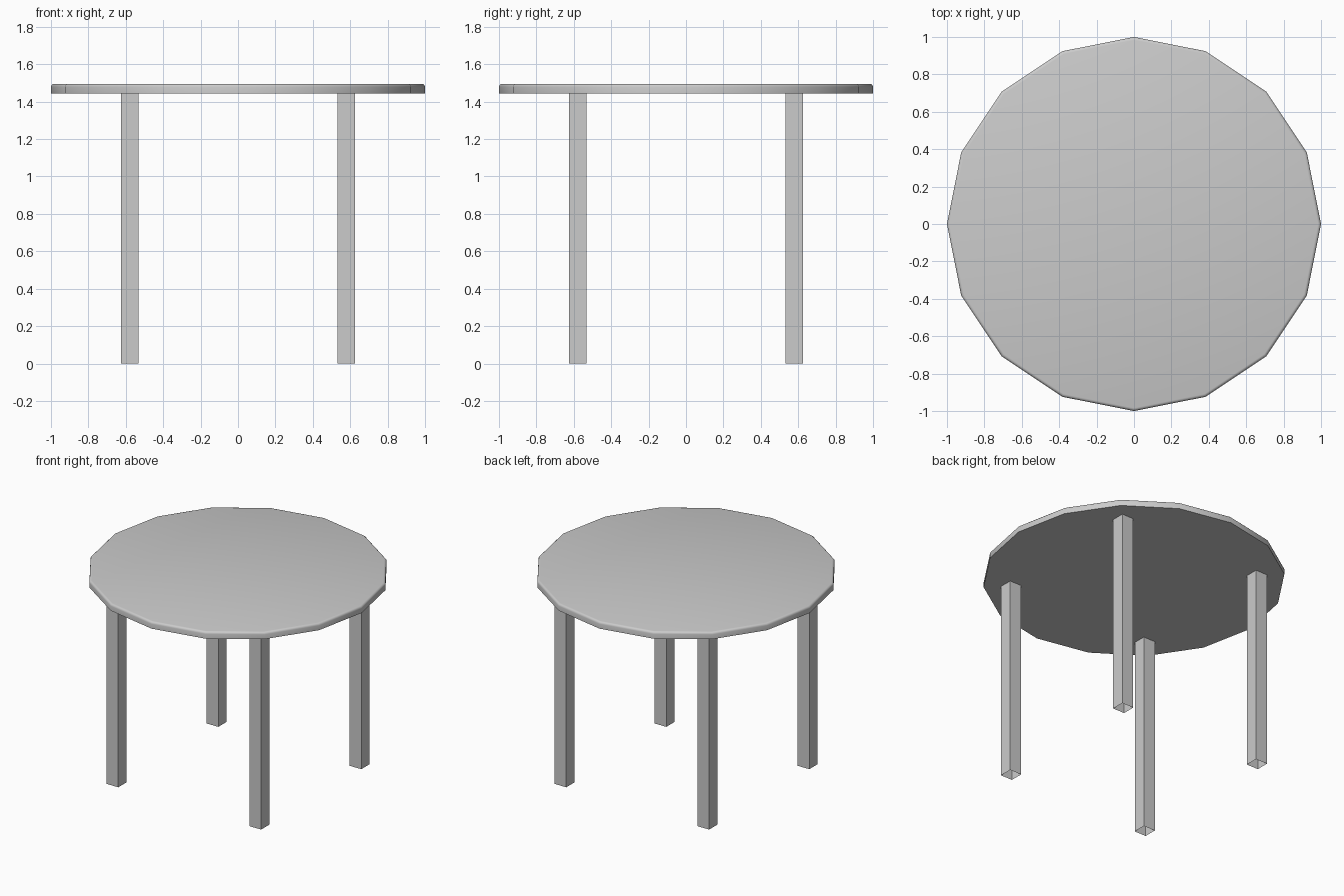
import bpy, bmesh
from math import radians, cos, sin, pi

if "Cube" in bpy.data.objects:
    bpy.data.objects.remove(bpy.data.objects["Cube"])

Z_UNDER, Z_TOP = 1.445, 1.495
LEG_POS, LEG_HALF = 0.578, 0.047


def make_object(name, bm):
    mesh = bpy.data.meshes.new(name)
    bm.to_mesh(mesh)
    bm.free()
    obj = bpy.data.objects.new(name, mesh)
    bpy.context.collection.objects.link(obj)
    return obj


# Tabletop: 16-sided disc with a softened upper rim
bm = bmesh.new()
base = bm.faces.new([bm.verts.new((cos(i * pi / 8), sin(i * pi / 8), Z_UNDER)) for i in range(16)])
ext = bmesh.ops.extrude_face_region(bm, geom=[base], use_keep_orig=True)
bmesh.ops.translate(bm, verts=[v for v in ext["geom"] if isinstance(v, bmesh.types.BMVert)],
                    vec=(0, 0, Z_TOP - Z_UNDER))
bmesh.ops.recalc_face_normals(bm, faces=bm.faces)
rim = [e for e in bm.edges if all(v.co.z > Z_TOP - 0.001 for v in e.verts)]
bmesh.ops.bevel(bm, geom=rim, offset=0.016, segments=3, profile=0.5, affect='EDGES')
top = make_object("tabletop", bm)
bpy.context.view_layer.objects.active = top
top.select_set(True)
bpy.ops.object.shade_smooth_by_angle(angle=radians(35))

# Legs: square hollow posts, open at the foot
for side, sx in (("left", -1), ("right", 1)):
    for end, sy in (("front", -1), ("back", 1)):
        bm = bmesh.new()
        bmesh.ops.create_cube(bm, size=1)
        caps = [f for f in bm.faces if abs(f.normal.z) > 0.5]
        bmesh.ops.delete(bm, geom=caps, context='FACES_ONLY')
        bmesh.ops.scale(bm, verts=bm.verts, vec=(2 * LEG_HALF, 2 * LEG_HALF, Z_UNDER))
        bmesh.ops.translate(bm, verts=bm.verts, vec=(sx * LEG_POS, sy * LEG_POS, Z_UNDER / 2))
        make_object(f"{end}_{side}_leg", bm)
